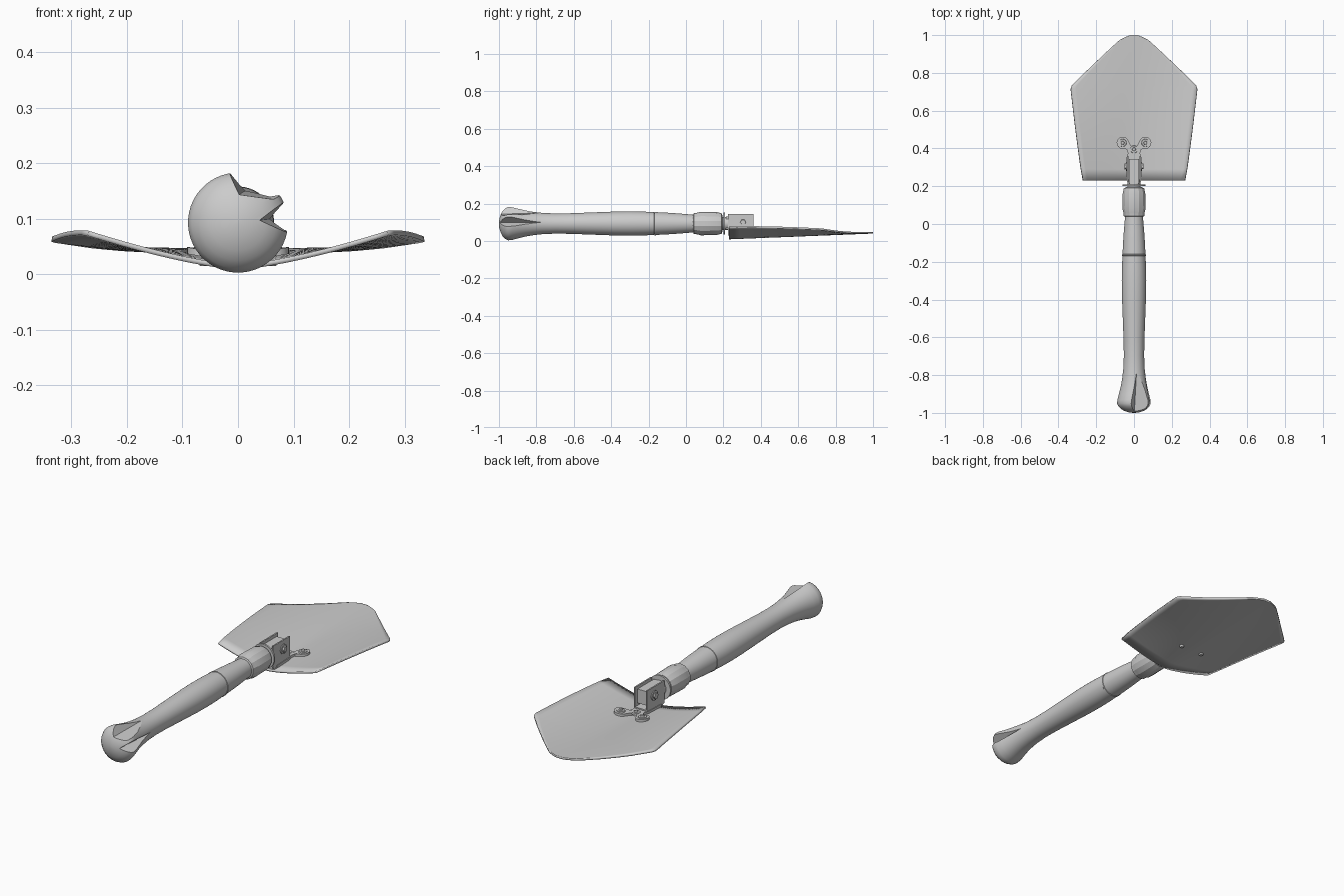
import bpy, bmesh, math
from mathutils import Vector, Matrix

if "Cube" in bpy.data.objects:
    bpy.data.objects.remove(bpy.data.objects["Cube"])

AXIS = 0.093          # height of the handle axis
steel = bpy.data.materials.new("light grey")
steel.diffuse_color = (0.6, 0.6, 0.6, 1)
steel.use_nodes = True
steel.node_tree.nodes["Principled BSDF"].inputs["Base Color"].default_value = steel.diffuse_color


def finish(name, bm, smooth=True, angle=35):
    bmesh.ops.recalc_face_normals(bm, faces=bm.faces)
    me = bpy.data.meshes.new(name)
    bm.to_mesh(me)
    bm.free()
    ob = bpy.data.objects.new(name, me)
    bpy.context.collection.objects.link(ob)
    me.materials.append(steel)
    if smooth:
        bpy.ops.object.select_all(action='DESELECT')
        ob.select_set(True)
        bpy.context.view_layer.objects.active = ob
        bpy.ops.object.shade_smooth_by_angle(angle=math.radians(angle))
    return ob


def lathe(name, prof, n=48, smooth=True, angle=35):
    """Closed turned part around the handle axis from (y, radius) points."""
    bm = bmesh.new()
    rings = [[bm.verts.new((r * math.cos(2 * math.pi * (i + .5) / n), y,
                            AXIS + r * math.sin(2 * math.pi * (i + .5) / n)))
              for i in range(n)] for y, r in prof]
    for a, b in zip(rings, rings[1:]):
        for i in range(n):
            j = (i + 1) % n
            bm.faces.new((a[i], a[j], b[j], b[i]))
    bm.faces.new(rings[0])
    bm.faces.new(rings[-1])
    return finish(name, bm, smooth, angle)


def box(name, x, y, z):
    bm = bmesh.new()
    bmesh.ops.create_cube(bm, size=1)
    for v in bm.verts:
        v.co = [lo + (c + .5) * (hi - lo) for c, (lo, hi) in zip(v.co, (x, y, z))]
    return finish(name, bm, False)


def disc(name, loc, r1, r2, h, axis='Z', n=20):
    bm = bmesh.new()
    rot = Matrix.Rotation(math.pi / 2, 4, 'Y') if axis == 'X' else Matrix()
    bmesh.ops.create_cone(bm, cap_ends=True, segments=n, radius1=r1, radius2=r2,
                          depth=h, matrix=Matrix.Translation(loc) @ rot)
    return finish(name, bm, True, 30)


# Handle: flared butt, swelling grip
handle = lathe("handle", [
    (-1.0, .004), (-.998, .025), (-.99, .05), (-.98, .068), (-.965, .083), (-.95, .09),
    (-.93, .088), (-.9, .08), (-.86, .07), (-.82, .063), (-.77, .057), (-.7, .054),
    (-.62, .055), (-.54, .058), (-.46, .061), (-.38, .064), (-.3, .065), (-.23, .064),
    (-.17, .061)])

# Pointed notches chopped into the butt of the handle
def notch(name, section, apex):
    bm = bmesh.new()
    base = [bm.verts.new((x, -1.03, z)) for x, z in section]
    tip = bm.verts.new(apex)
    for i in range(len(base)):
        bm.faces.new((base[i], base[(i + 1) % len(base)], tip))
    bm.faces.new(base)
    cutter = finish(name, bm, False)
    cutter.hide_render = True
    cutter.hide_set(True)
    m = handle.modifiers.new(name, 'BOOLEAN')
    m.operation = 'DIFFERENCE'
    m.solver = 'EXACT'
    m.object = cutter


notch("upper_notch_cutter", [(-.025, .19), (.0, .142), (.068, .132), (.086, .14),
                             (.10, .21), (.04, .24)], (.03, -.48, .16))
notch("side_notch_cutter", [(.09, .14), (.036, .097), (.096, .068), (.16, .1)],
      (.062, -.72, .1))

# Ferrule between grip and collar
lathe("grip_ring", [(-.17, .058), (-.168, .063), (-.161, .063), (-.159, .058)])
lathe("ferrule", [(-.16, .061), (-.1, .058), (-.04, .054), (.02, .049), (.06, .047)])

# Locking collar with flats, and the washers ahead of it
lathe("locking_collar", [(.038, .047), (.042, .056), (.062, .058), (.08, .063),
                         (.165, .061), (.19, .055), (.196, .04)], 14, True, 20)
lathe("neck", [(.19, .036), (.235, .036)], 24)
lathe("front_washer", [(.2, .03), (.2, .06), (.209, .06), (.209, .03)], 32)

# Blade: dished at the rear, flattening toward the tip
def half_width(y):
    pts = [(.23, .27), (.3, .283), (.5, .31), (.71, .335), (.73, .333), (.8, .262), (.9, .157),
           (.95, .103), (.975, .075), (.99, .045), (1.0, .02)]
    for (a, p), (b, q) in zip(pts, pts[1:]):
        if y <= b:
            return p + (q - p) * (y - a) / (b - a)
    return .02


def blade_z(x, y):
    t = (y - .23) / .77
    return .013 + .031 * t + (1 - t) * .061 * (abs(x) / .27) ** 1.4


bm = bmesh.new()
ys = [.23 + .06 * i for i in range(8)] + [.71, .722, .735, .8, .85, .9, .95, .965,
                                         .975, .984, .99, .996, 1.0]
COLS = 24
rows = []
for y in ys:
    w = half_width(y)
    xs = [w * (2 * i / COLS - 1) for i in range(COLS + 1)]
    rows.append([bm.verts.new((x, y, blade_z(x, y))) for x in xs])
for a, b in zip(rows, rows[1:]):
    for i in range(COLS):
        bm.faces.new((a[i], a[i + 1], b[i + 1], b[i]))
blade = finish("blade", bm)
sol = blade.modifiers.new("thickness", 'SOLIDIFY')
sol.thickness = .009
sol.offset = 0

# Mounting plate with two riveted ears lying on the blade
bm = bmesh.new()
outline = [(.04, .25), (.04, .35), (.032, .375), (.038, .395)]
outline += [(.06 + .032 * math.cos(math.radians(a)), .43 + .032 * math.sin(math.radians(a)))
            for a in range(-90, 151, 24)]
outline += [(.022, .425), (.012, .408)]
outline += [(-x, y) for x, y in reversed(outline)]
plate = bm.faces.new([bm.verts.new((x, y, blade_z(x, y) + .006)) for x, y in outline])
bmesh.ops.recalc_face_normals(bm, faces=bm.faces)
out = bmesh.ops.extrude_face_region(bm, geom=[plate])
for v in out["geom"]:
    if isinstance(v, bmesh.types.BMVert):
        v.co.z += .012
finish("mounting_plate", bm, True, 30)

# Rivets, seen above and below the blade
for x, y in ((-.06, .43), (.06, .43), (0, .395)):
    z = blade_z(x, y)
    disc("rivet_washer", (x, y, z + .019), .021, .019, .008)
    disc("rivet_head", (x, y, z + .024), .011, .008, .010)
    if x:
        disc("rivet_tail", (x, y, z - .006), .008, .014, .012)

# Hinge: centre tang between two upright cheeks, with square pivot nuts
box("hinge_tang", (-.027, .027), (.215, .345), (.06, .13))
box("hinge_base", (-.036, .036), (.235, .36), (.02, .045))
for s, side in ((-1, "left"), (1, "right")):
    a, b = sorted((s * .03, s * .037))
    box(side + "_hinge_cheek", (a, b), (.225, .36), (.03, .143))
    disc(side + "_pivot_washer", (s * .039, .305, .1), .024, .024, .006, 'X')
    disc(side + "_pivot_nut", (s * .044, .305, .1), .016, .014, .012, 'X', 6)
